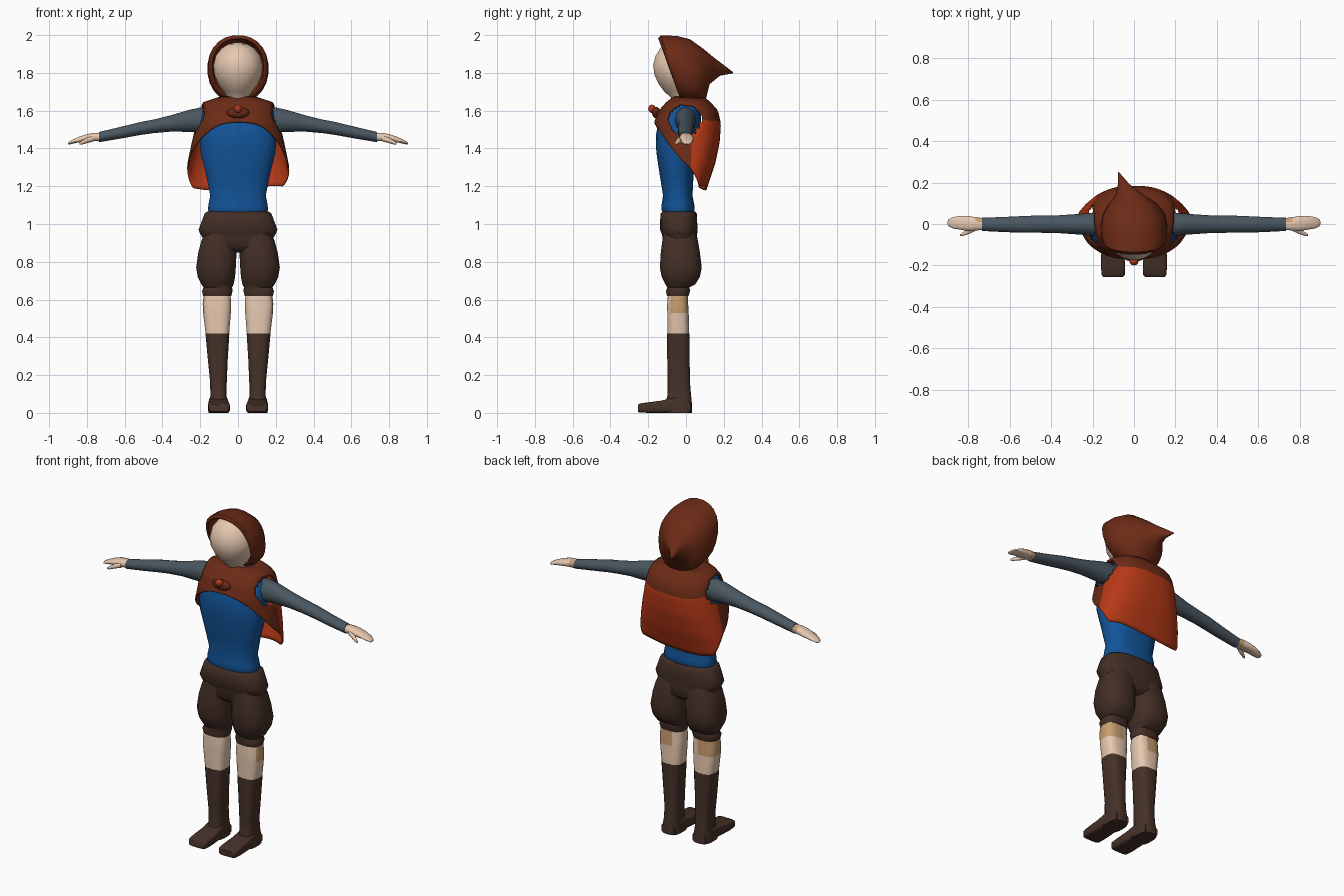
import bpy, bmesh, math
from mathutils import Vector


def material(name, rgb):
    m = bpy.data.materials.new(name)
    m.diffuse_color = (*rgb, 1)
    return m


SKIN = material("skin", (0.80, 0.58, 0.43))
TAN = material("tan skin", (0.58, 0.34, 0.16))
HOOD = material("russet cloth", (0.15, 0.024, 0.008))
CAPE = material("orange red cloth", (0.46, 0.04, 0.008))
BLUE = material("blue cloth", (0.006, 0.09, 0.32))
GREY = material("grey sleeve", (0.068, 0.095, 0.12))
SHORTS = material("dark brown cloth", (0.056, 0.027, 0.019))
BOOT = material("boot leather", (0.060, 0.031, 0.021))


# Ring helpers: each gives a centre and two half-axes
def zr(z, x0, x1, y0, y1):
    return (Vector(((x0 + x1) / 2, (y0 + y1) / 2, z)),
            Vector(((x1 - x0) / 2, 0, 0)), Vector((0, (y1 - y0) / 2, 0)))


def xr(x, y0, y1, z0, z1):
    return (Vector((x, (y0 + y1) / 2, (z0 + z1) / 2)),
            Vector((0, (y1 - y0) / 2, 0)), Vector((0, 0, (z1 - z0) / 2)))


def yr(y, x0, x1, z0, z1):
    return (Vector(((x0 + x1) / 2, y, (z0 + z1) / 2)),
            Vector(((x1 - x0) / 2, 0, 0)), Vector((0, 0, (z1 - z0) / 2)))


def hood_ring(cx, rx, top, bottom):
    t, b = Vector((cx, *top)), Vector((cx, *bottom))
    return (t + b) / 2, Vector((rx, 0, 0)), (t - b) / 2


def power(v, e):
    return math.copysign(abs(v) ** (2 / e), v)


def finish(bm, name, mats, rule=None):
    bmesh.ops.recalc_face_normals(bm, faces=bm.faces)
    bm.normal_update()
    for f in bm.faces:
        f.smooth = True
        if rule:
            f.material_index = rule(f)
    me = bpy.data.meshes.new(name)
    bm.to_mesh(me)
    bm.free()
    for m in mats:
        me.materials.append(m)
    ob = bpy.data.objects.new(name, me)
    bpy.context.collection.objects.link(ob)
    return ob


def loft(name, rings, mats, n=16, e=2.0, side=1, caps=(True, True), rule=None):
    """Skin a row of superellipse rings; side=-1 mirrors across x."""
    bm = bmesh.new()
    rows = []
    for c, u, v in rings:
        row = []
        for i in range(n):
            a = math.tau * (i + 0.5) / n
            p = c + u * power(math.cos(a), e) + v * power(math.sin(a), e)
            row.append(bm.verts.new((p.x * side, p.y, p.z)))
        rows.append(row)
    for a, b in zip(rows, rows[1:]):
        for i in range(n):
            j = (i + 1) % n
            bm.faces.new((a[i], a[j], b[j], b[i]))
    for row, cap in zip((rows[0], rows[-1]), caps):
        if cap:
            bm.faces.new(row)
    return finish(bm, name, mats, rule)


# Head and neck
loft("head", [zr(1.60, -.055, .055, -.06, .05), zr(1.67, -.055, .055, -.08, .05),
              zr(1.70, -.075, .075, -.115, .06), zr(1.74, -.105, .105, -.145, .075),
              zr(1.79, -.126, .126, -.168, .085), zr(1.84, -.131, .131, -.175, .09),
              zr(1.89, -.119, .119, -.162, .08), zr(1.93, -.088, .088, -.137, .06),
              zr(1.952, -.052, .052, -.105, .03), zr(1.962, -.01, .01, -.06, -.02)],
     [SKIN], n=24)

# Pointed hood, its tip drooping back and slightly aside
hood = loft("hood", [hood_ring(0, .140, (-.148, 1.985), (-.03, 1.665)),
                     hood_ring(0, .158, (-.135, 2.0), (-.01, 1.655)),
                     hood_ring(0, .162, (-.05, 1.997), (.03, 1.645)),
                     hood_ring(0, .150, (.02, 1.98), (.075, 1.645)),
                     hood_ring(-.005, .118, (.09, 1.93), (.105, 1.66)),
                     hood_ring(-.02, .070, (.15, 1.88), (.125, 1.74)),
                     hood_ring(-.05, .028, (.20, 1.842), (.18, 1.785)),
                     hood_ring(-.075, .003, (.25, 1.803), (.25, 1.798))],
            [HOOD], n=24, e=2.2, caps=(False, True))

# Shirt
loft("shirt", [zr(1.05, -.15, .15, -.12, .04), zr(1.075, -.16, .16, -.13, .045),
               zr(1.10, -.158, .158, -.13, .045), zr(1.15, -.148, .148, -.122, .035),
               zr(1.25, -.168, .168, -.138, .04), zr(1.38, -.20, .20, -.158, .055),
               zr(1.47, -.205, .205, -.16, .07), zr(1.54, -.20, .20, -.148, .08),
               zr(1.60, -.19, .19, -.115, .08), zr(1.63, -.15, .15, -.09, .07),
               zr(1.65, -.07, .07, -.07, .06)], [BLUE], n=24, e=2.4)

# Cape: wraps the shoulders, hem falls diagonally from the throat to the back
PROFILE = [(1.675, .095, -.065, .095), (1.645, .185, -.105, .13), (1.60, .205, -.145, .17),
           (1.53, .222, -.172, .185), (1.43, .245, -.172, .178), (1.32, .268, -.15, .155),
           (1.17, .295, -.12, .105)]


def profile_at(z):
    for a, b in zip(PROFILE, PROFILE[1:]):
        if z >= b[0]:
            t = (a[0] - z) / (a[0] - b[0])
            return [p + (q - p) * t for p, q in zip(a[1:], b[1:])]
    return PROFILE[-1][1:]


def cape_point(theta, t):
    hem = max(1.19, 1.54 - 1.44 * (.15 - .15 * math.cos(theta)))
    hem += .012 * math.sin(3 * theta + .5) * math.sin(theta / 2)
    z = 1.675 + (hem - 1.675) * t
    rx, yf, yb = profile_at(z)
    return (rx * power(math.sin(theta), 2.5),
            (yf + yb) / 2 - (yb - yf) / 2 * power(math.cos(theta), 2.5), z)


bm = bmesh.new()
N, ROWS = 64, 22
grid = [[bm.verts.new(cape_point(math.tau * i / N, r / ROWS)) for i in range(N)]
        for r in range(ROWS + 1)]
for a, b in zip(grid, grid[1:]):
    for i in range(N):
        bm.faces.new((a[i], a[(i + 1) % N], b[(i + 1) % N], b[i]))
# Arm openings
holes = [f for f in bm.faces for c in [f.calc_center_median()]
         if abs(c.x) > .14 and ((c.y + .005) / .09) ** 2 + ((c.z - 1.555) / .08) ** 2 < 1]
bmesh.ops.delete(bm, geom=holes, context='FACES')


def cape_colour(f):
    c = f.calc_center_median()
    return 1 if c.z < 1.545 and c.y > .02 else 0


cape = finish(bm, "cape", [HOOD, CAPE], cape_colour)
for ob, depth in ((hood, .01), (cape, .008)):
    mod = ob.modifiers.new("thickness", 'SOLIDIFY')
    mod.thickness = depth


# Throat tie: folded cloth and a red bead
def ball(name, loc, size, mat):
    m = bmesh.new()
    bmesh.ops.create_uvsphere(m, u_segments=12, v_segments=8, radius=1)
    for v in m.verts:
        v.co = Vector([c * s + o for c, s, o in zip(v.co, size, loc)])
    return finish(m, name, [mat])


ball("throat_tie", (0, -.158, 1.59), (.06, .022, .03), HOOD)
ball("tie_bead", (0, -.18, 1.61), (.022, .02, .022), CAPE)

# Shorts: hips with a rolled waist
loft("shorts_hips", [zr(1.065, -.165, .165, -.125, .05), zr(1.055, -.178, .178, -.135, .058),
                     zr(1.01, -.195, .195, -.138, .06), zr(.97, -.21, .21, -.138, .062),
                     zr(.95, -.203, .203, -.13, .06), zr(.93, -.19, .19, -.125, .06),
                     zr(.88, -.19, .19, -.125, .065), zr(.85, -.12, .12, -.09, .04)],
     [SHORTS], n=24, e=2.6)


def leg_colour(f):
    c = f.calc_center_median()
    n = f.normal
    outward = n.x * (1 if c.x > 0 else -1)
    return 1 if c.z > .53 and (outward > .75 or (n.y > .3 and outward > -.2)) else 0


def hand_colour(f):
    return 1 if abs(f.calc_center_median().x) < .765 and f.normal.y > .3 else 0


for s, tag in ((1, "right"), (-1, "left")):
    # Puffed shorts leg with gathered cuff
    loft("shorts_leg_" + tag,
         [zr(.96, .01, .175, -.12, .05), zr(.91, .004, .195, -.127, .065),
          zr(.85, .006, .212, -.135, .075), zr(.77, .01, .223, -.14, .085),
          zr(.72, .014, .215, -.13, .075), zr(.68, .022, .195, -.11, .05),
          zr(.665, .03, .183, -.10, .02), zr(.645, .028, .192, -.107, .022),
          zr(.62, .034, .186, -.102, .015)], [SHORTS], e=2.5, side=s)
    # Bare knee
    loft("knee_" + tag,
         [zr(.42, .046, .172, -.10, .018), zr(.53, .037, .186, -.10, .015),
          zr(.58, .035, .188, -.10, .012), zr(.64, .04, .18, -.095, .01)],
         [SKIN, TAN], e=3, side=s, rule=leg_colour)
    # Boot shaft and foot
    loft("boot_" + tag,
         [zr(0, .05, .158, -.11, .032), zr(.05, .054, .154, -.11, .032),
          zr(.09, .06, .147, -.10, .028), zr(.16, .059, .148, -.098, .022),
          zr(.28, .054, .160, -.10, .02), zr(.42, .045, .173, -.101, .019)],
         [BOOT], e=3, side=s)
    loft("boot_foot_" + tag,
         [yr(.025, .06, .148, 0, .05), yr(-.06, .052, .155, 0, .085),
          yr(-.125, .047, .158, 0, .066), yr(-.20, .043, .16, 0, .056),
          yr(-.245, .044, .157, .002, .05), yr(-.255, .052, .15, .006, .042)],
         [BOOT], e=5, side=s)
    # Sleeve
    loft("sleeve_" + tag,
         [xr(.15, -.055, .055, 1.49, 1.61), xr(.20, -.058, .055, 1.483, 1.618),
          xr(.26, -.052, .05, 1.487, 1.605), xr(.36, -.045, .043, 1.488, 1.575),
          xr(.45, -.043, .042, 1.48, 1.553), xr(.52, -.043, .04, 1.47, 1.54),
          xr(.62, -.04, .035, 1.452, 1.515), xr(.735, -.034, .031, 1.433, 1.488)],
         [GREY], side=s)
    # Mitten-like hand and thumb
    loft("hand_" + tag,
         [xr(.72, -.029, .028, 1.437, 1.484), xr(.765, -.032, .034, 1.438, 1.483),
          xr(.80, -.035, .04, 1.436, 1.476), xr(.84, -.028, .04, 1.432, 1.463),
          xr(.875, -.022, .034, 1.425, 1.447), xr(.895, -.012, .024, 1.42, 1.436),
          xr(.90, -.002, .014, 1.423, 1.431)],
         [SKIN, TAN], n=12, e=2.4, side=s, rule=hand_colour)
    loft("thumb_" + tag,
         [xr(.765, -.034, -.008, 1.437, 1.47), xr(.80, -.05, -.022, 1.428, 1.456),
          xr(.825, -.058, -.038, 1.421, 1.442), xr(.84, -.059, -.05, 1.421, 1.431)],
         [SKIN], n=10, side=s)

# Smooth surfaces, keeping hard rims crisp
for ob in bpy.context.collection.objects:
    ob.select_set(True)
    bpy.context.view_layer.objects.active = ob
bpy.ops.object.shade_smooth_by_angle(angle=math.radians(50))
